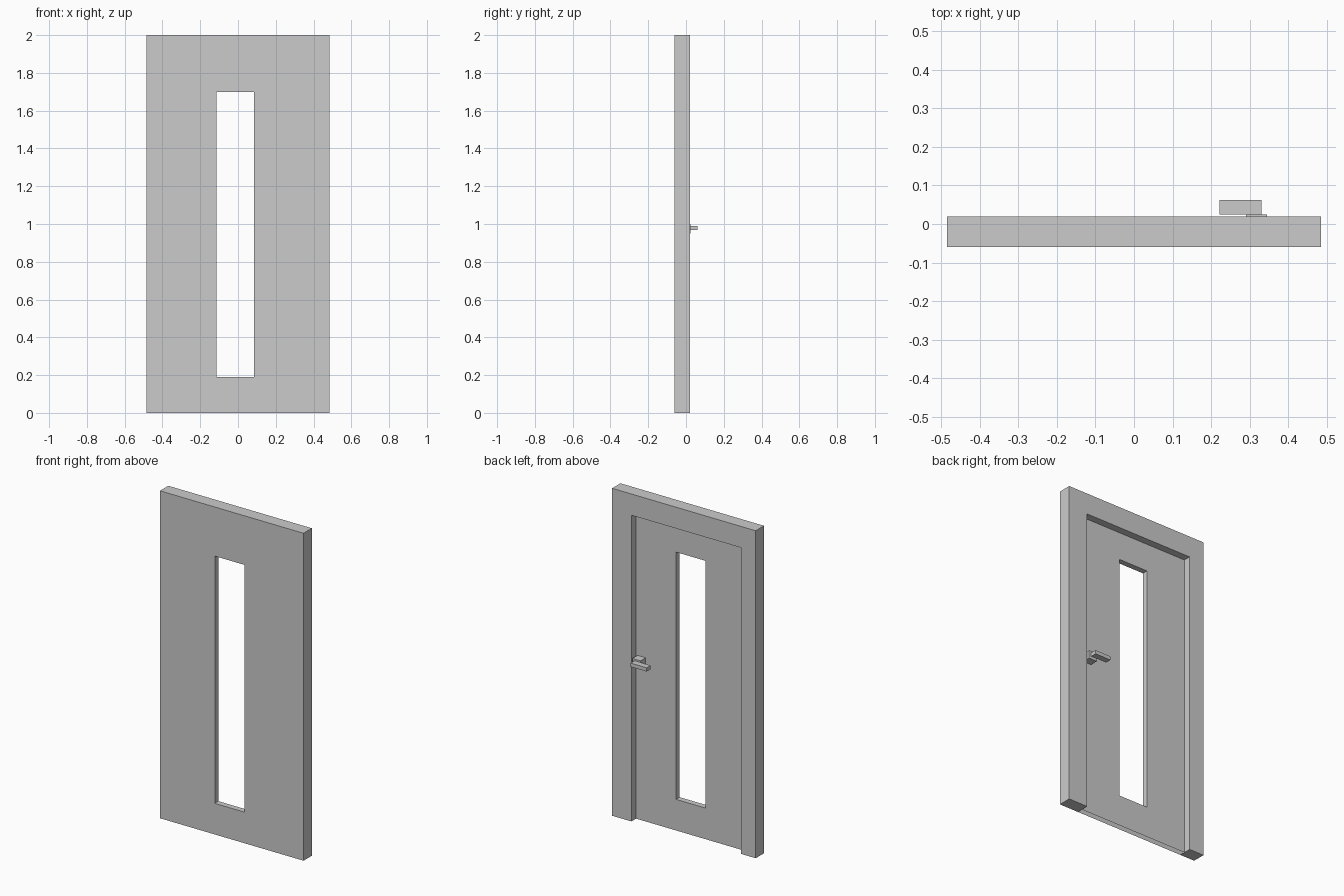
import bpy
import bmesh

if "Cube" in bpy.data.objects:
    bpy.data.objects.remove(bpy.data.objects["Cube"])

FRONT, LEAF, FRAME = -0.06, -0.025, 0.02
XS = [-0.485, -0.385, -0.115, 0.085, 0.355, 0.485]
ZS = [0.0, 0.19, 1.70, 1.87, 2.0]


def back(i, k):
    """Back plane of a grid cell; FRONT means the cell is empty."""
    if not (0 <= i < 5 and 0 <= k < 4):
        return FRONT
    if i in (0, 4) or k == 3:
        return FRAME
    return FRONT if (i == 2 and k == 1) else LEAF


def link(name, bm):
    mesh = bpy.data.meshes.new(name)
    bm.to_mesh(mesh)
    bm.free()
    obj = bpy.data.objects.new(name, mesh)
    bpy.context.collection.objects.link(obj)
    return obj


def box(name, x, y, z):
    bm = bmesh.new()
    bmesh.ops.create_cube(bm, size=1)
    for v in bm.verts:
        v.co = [r[0] if c < 0 else r[1] for c, r in zip(v.co, (x, y, z))]
    return link(name, bm)


# Door frame and leaf share one flush front; the leaf is recessed at the back
bm = bmesh.new()


def quad(*pts):
    bm.faces.new([bm.verts.new(p) for p in pts])


for i in range(5):
    for k in range(4):
        b = back(i, k)
        if b == FRONT:
            continue
        x0, x1, z0, z1 = XS[i], XS[i + 1], ZS[k], ZS[k + 1]
        quad((x0, FRONT, z0), (x1, FRONT, z0), (x1, FRONT, z1), (x0, FRONT, z1))
        quad((x0, b, z0), (x0, b, z1), (x1, b, z1), (x1, b, z0))
        # Step walls wherever the neighbouring cell is shallower
        sides = (((-1, 0), (x0, z1), (x0, z0)), ((1, 0), (x1, z0), (x1, z1)),
                 ((0, -1), (x0, z0), (x1, z0)), ((0, 1), (x1, z1), (x0, z1)))
        for (di, dk), p, q in sides:
            n = back(i + di, k + dk)
            open_underside = k == 0 and dk == -1 and b == LEAF
            if n < b and not open_underside:
                quad((p[0], n, p[1]), (p[0], b, p[1]), (q[0], b, q[1]), (q[0], n, q[1]))

bmesh.ops.remove_doubles(bm, verts=bm.verts, dist=1e-5)
bmesh.ops.recalc_face_normals(bm, faces=bm.faces)
bmesh.ops.dissolve_limit(bm, angle_limit=0.01, verts=bm.verts, edges=bm.edges)
link("door_and_frame", bm)

# Handle: block standing off the leaf, and a flat lever
box("handle_base", (0.29, 0.345), (LEAF, 0.025), (0.95, 1.0))
box("handle_lever", (0.222, 0.33), (0.025, 0.062), (0.967, 0.99))
